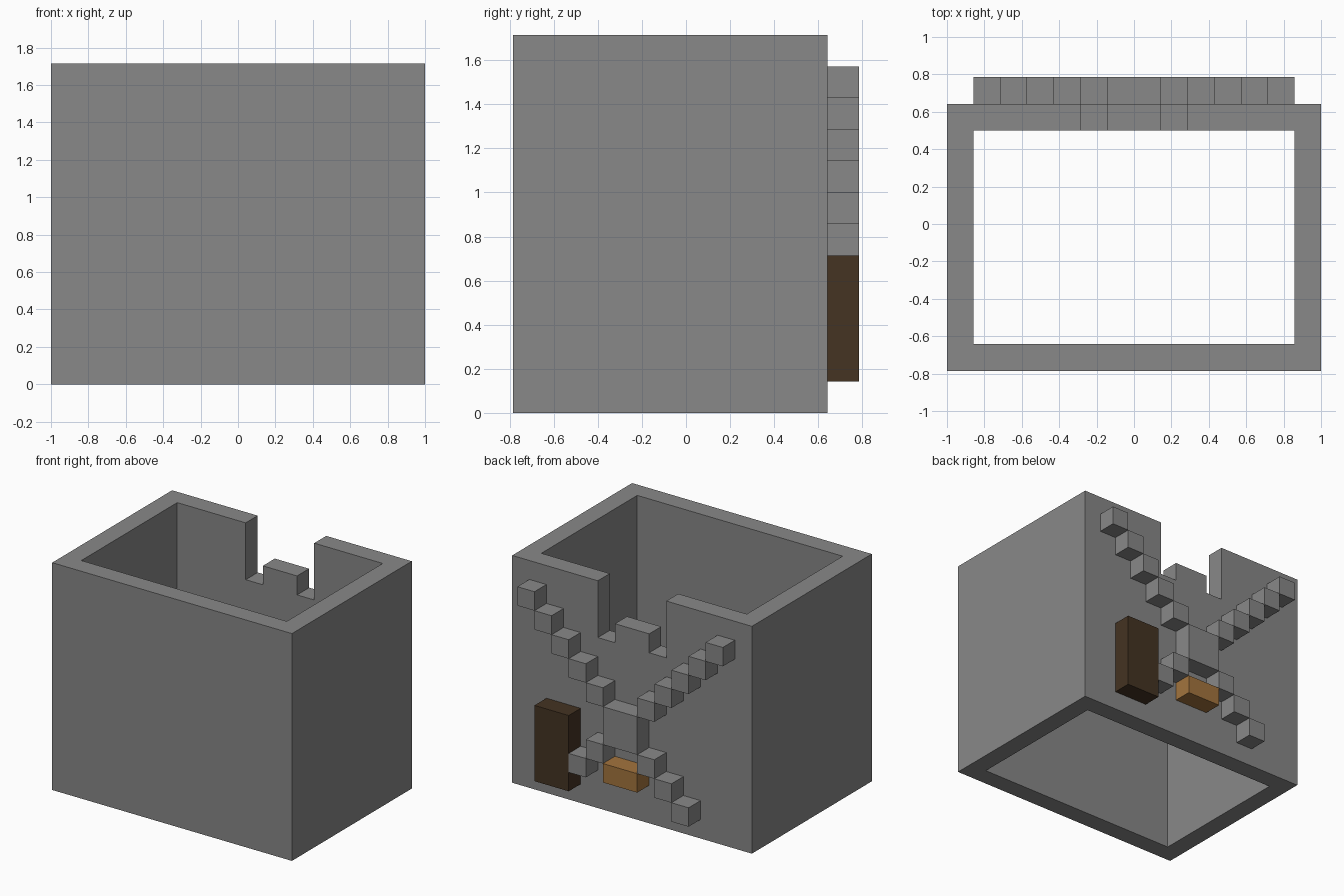
import bpy
import bmesh

U = 1 / 7            # one block of the grid
WALL_BACK = 4.5      # outer plane of the back wall, in blocks

old = bpy.data.objects.get("Cube")
if old:
    bpy.data.objects.remove(old, do_unlink=True)


def material(name, rgb):
    mat = bpy.data.materials.new(name)
    mat.use_nodes = True
    color = (*rgb, 1.0)
    mat.diffuse_color = color
    mat.node_tree.nodes["Principled BSDF"].inputs["Base Color"].default_value = color
    return mat


def finish(name, bm, mat=None):
    bmesh.ops.recalc_face_normals(bm, faces=bm.faces)
    mesh = bpy.data.meshes.new(name)
    bm.to_mesh(mesh)
    bm.free()
    obj = bpy.data.objects.new(name, mesh)
    bpy.context.collection.objects.link(obj)
    if mat:
        mesh.materials.append(mat)
    return obj


def add_prism(bm, outline, place, direction):
    """Extrude a closed 2D outline; place maps each point to 3D blocks."""
    face = bm.faces.new([bm.verts.new([c * U for c in place(*p)]) for p in outline])
    ext = bmesh.ops.extrude_face_region(bm, geom=[face], use_keep_orig=True)
    verts = [v for v in ext["geom"] if isinstance(v, bmesh.types.BMVert)]
    bmesh.ops.translate(bm, verts=verts, vec=[c * U for c in direction])


def rect(a0, a1, b0, b1):
    return [(a0, b0), (a1, b0), (a1, b1), (a0, b1)]


def back_block(bm, x0, x1, z0, z1):
    """One-block-deep box standing out of the back wall."""
    add_prism(bm, rect(x0, x1, z0, z1), lambda x, z: (x, WALL_BACK, z), (0, 1, 0))


def cut(obj, cutter):
    mod = obj.modifiers.new("cut", "BOOLEAN")
    mod.operation = "DIFFERENCE"
    mod.solver = "EXACT"
    mod.object = cutter
    cutter.hide_render = True
    cutter.hide_viewport = True
    cutter.display_type = "WIRE"


grey = material("stone grey", (0.246, 0.246, 0.246))
brown = material("dark brown", (0.058, 0.033, 0.016))
tan = material("tan orange", (0.366, 0.175, 0.048))

# Hollow box walls, open above and below
bm = bmesh.new()
add_prism(bm, rect(-7, 7, -5.5, WALL_BACK), lambda x, y: (x, y, 0), (0, 0, 12))
walls = finish("walls", bm, grey)

bm = bmesh.new()
add_prism(bm, rect(-6, 6, -4.5, 3.5), lambda x, y: (x, y, -1), (0, 0, 14))
cut(walls, finish("hollow_cutter", bm))

# Notch in the back wall, leaving a raised middle
notch = [(-2, 9), (-1, 9), (-1, 10), (1, 10), (1, 9), (2, 9), (2, 13), (-2, 13)]
bm = bmesh.new()
add_prism(bm, notch, lambda x, z: (x, 3, z), (0, 2, 0))
cut(walls, finish("notch_cutter", bm))

# Stepped upper arms
for side, name in ((1, "left_upper_arm"), (-1, "right_upper_arm")):
    bm = bmesh.new()
    for i in range(5):
        x = side * (1.5 + i)
        back_block(bm, x - 0.5, x + 0.5, 6 + i, 7 + i)
    finish(name, bm, grey)

# Stepped lower legs
for side, count, name in ((1, 2, "left_lower_leg"), (-1, 3, "right_lower_leg")):
    bm = bmesh.new()
    for i in range(count):
        x = side * (1.5 + i)
        back_block(bm, x - 0.5, x + 0.5, 3 - i, 4 - i)
    finish(name, bm, grey)

# Centre block, door and step
for name, size, mat in (
    ("centre_block", (-1, 1, 4, 6), grey),
    ("door", (3, 5, 1, 5), brown),
    ("step", (-1, 1, 2, 3), tan),
):
    bm = bmesh.new()
    back_block(bm, *size)
    finish(name, bm, mat)
